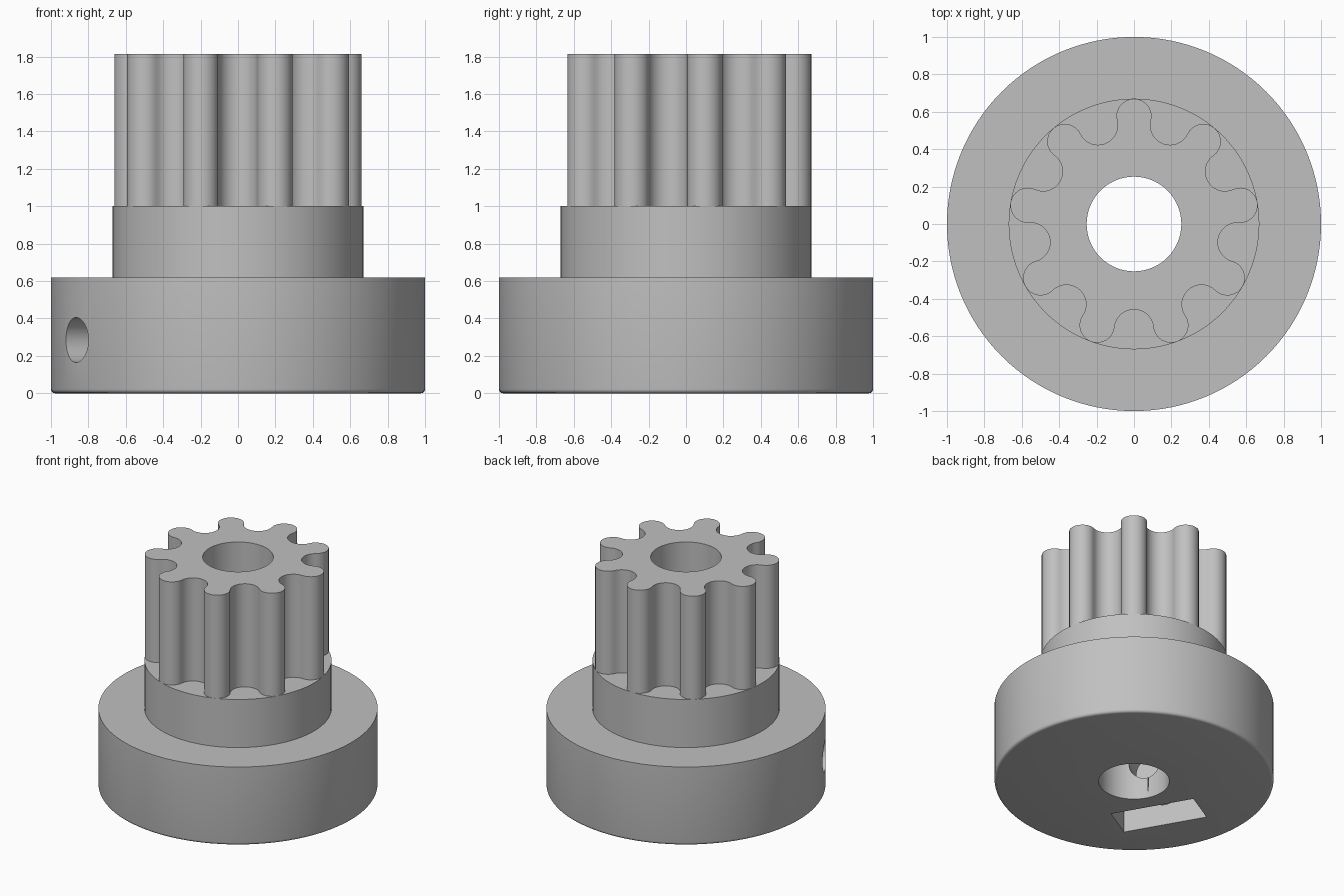
import bpy, bmesh
from math import sin, cos, atan2, pi, radians
from mathutils import Matrix, Vector

cube = bpy.data.objects.get("Cube")
if cube:
    bpy.data.objects.remove(cube, do_unlink=True)

grey = bpy.data.materials.new("plain_grey")
grey.use_nodes = True
grey.diffuse_color = (0.53, 0.53, 0.53, 1)
grey.node_tree.nodes["Principled BSDF"].inputs["Base Color"].default_value = (0.53, 0.53, 0.53, 1)


def finish_mesh(name, bm):
    bmesh.ops.recalc_face_normals(bm, faces=bm.faces)
    mesh = bpy.data.meshes.new(name)
    bm.to_mesh(mesh)
    bm.free()
    mesh.materials.append(grey)
    ob = bpy.data.objects.new(name, mesh)
    bpy.context.collection.objects.link(ob)
    return ob


def prism(name, outline, z0, z1, matrix=Matrix()):
    """Extrude a flat outline from z0 to z1, then place it."""
    bm = bmesh.new()
    face = bm.faces.new([bm.verts.new((x, y, z0)) for x, y in outline])
    top = bmesh.ops.extrude_face_region(bm, geom=[face])["geom"]
    bmesh.ops.translate(bm, vec=(0, 0, z1 - z0),
                        verts=[v for v in top if isinstance(v, bmesh.types.BMVert)])
    bmesh.ops.transform(bm, matrix=matrix, verts=bm.verts)
    return finish_mesh(name, bm)


def circle(radius, n):
    return [(radius * cos(2 * pi * i / n), radius * sin(2 * pi * i / n)) for i in range(n)]


def lathe(name, profile, n=128):
    """Revolve (radius, z) points that start and end on the axis."""
    bm = bmesh.new()
    verts = [bm.verts.new((r, 0, z)) for r, z in profile]
    edges = [bm.edges.new(pair) for pair in zip(verts, verts[1:])]
    bmesh.ops.spin(bm, geom=verts + edges, axis=(0, 0, 1), cent=(0, 0, 0),
                   angle=2 * pi, steps=n, use_merge=True)
    bmesh.ops.remove_doubles(bm, verts=bm.verts, dist=1e-5)
    return finish_mesh(name, bm)


def cut(ob, cutters):
    bpy.context.view_layer.objects.active = ob
    for cutter in cutters:
        mod = ob.modifiers.new("cut", "BOOLEAN")
        mod.operation, mod.solver, mod.object = "DIFFERENCE", "EXACT", cutter
        bpy.ops.object.modifier_apply(modifier=mod.name)


def smooth(ob):
    bpy.ops.object.select_all(action="DESELECT")
    ob.select_set(True)
    bpy.context.view_layer.objects.active = ob
    bpy.ops.object.shade_smooth_by_angle(angle=radians(30))


# Flange and hub, with a small rounded lower rim
rim = 0.022
corner = [(1 - rim + rim * sin(t), rim - rim * cos(t))
          for t in (i * pi / 8 for i in range(5))]
body = lathe("flange_and_hub",
             [(0, 0)] + corner + [(1, 0.62), (0.67, 0.62), (0.67, 1.0), (0, 1.0)])

# Gear outline: round teeth blending into round valleys
TEETH, STEP = 9, 2 * pi / 9
TOOTH_R, TOOTH_C, VALLEY_R, VALLEY_C = 0.094, 0.576, 0.105, 0.562
half = STEP / 2
tooth_end = atan2(VALLEY_C * sin(half), VALLEY_C * cos(half) - TOOTH_C)
valley_end = atan2(TOOTH_C * sin(half), TOOTH_C * cos(half) - VALLEY_C)


def arc(centre, radius, turn, start, end, n=16):
    points = []
    for i in range(n):
        t = turn + start + (end - start) * i / n
        points.append((centre * cos(turn) + radius * cos(t),
                       centre * sin(turn) + radius * sin(t)))
    return points


outline = []
for k in range(TEETH):
    a = pi / 2 + k * STEP
    outline += arc(TOOTH_C, TOOTH_R, a, -tooth_end, tooth_end)
    outline += arc(VALLEY_C, VALLEY_R, a + half, 2 * pi - valley_end, valley_end)
gear = prism("toothed_gear", outline, 1.0, 1.815)

# Cutters: shaft bore, radial screw hole, and nut pocket open at the bottom
bore = prism("bore_cutter", circle(0.253, 96), -0.2, 2.2)
out = Vector((cos(radians(210)), sin(radians(210)), 0))
side = Vector((-out.y, out.x, 0))
# local x runs sideways, local y runs up, local z runs outward
place = Matrix((side, Vector((0, 0, 1)), out)).transposed().to_4x4()
place.translation = (0, 0, 0.285)
screw = prism("screw_cutter", circle(0.12, 48), 0.02, 1.3, place)
w = 0.314
pocket = prism("nut_cutter", [(-w, -0.5), (w, -0.5), (w, 0.18), (0, 0.36), (-w, 0.18)],
               0.38, 0.657, place)

cut(body, [bore, screw, pocket])
cut(gear, [bore])
for cutter in (bore, screw, pocket):
    bpy.data.objects.remove(cutter, do_unlink=True)
for part in (body, gear):
    smooth(part)
